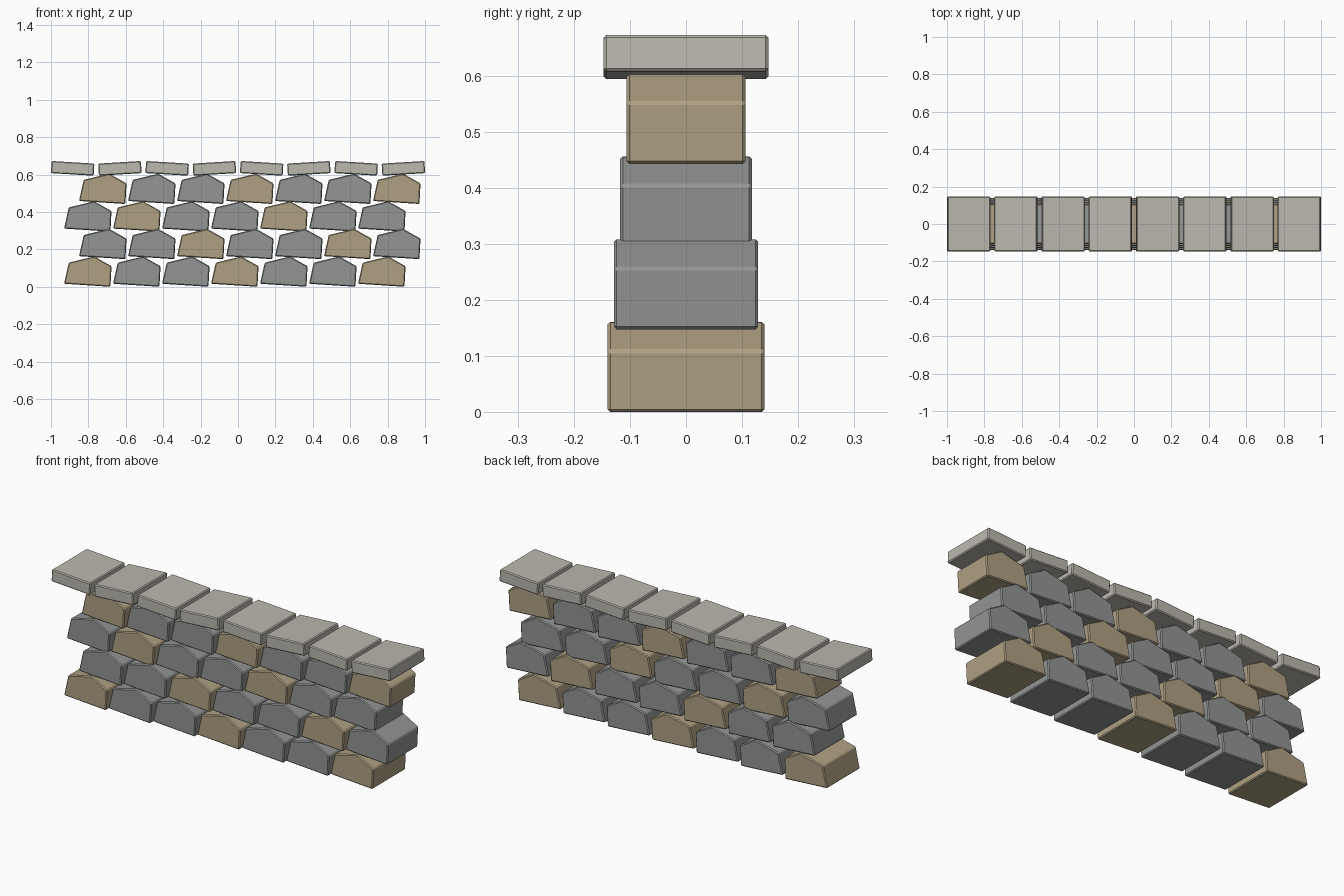
import bpy
import bmesh
from math import radians
from mathutils import Matrix

cube = bpy.data.objects.get("Cube")
if cube:
    bpy.data.objects.remove(cube, do_unlink=True)


def make_material(name, rgb):
    mat = bpy.data.materials.new(name)
    mat.use_nodes = True
    color = (*rgb, 1.0)
    mat.diffuse_color = color
    bsdf = mat.node_tree.nodes["Principled BSDF"]
    bsdf.inputs["Base Color"].default_value = color
    bsdf.inputs["Roughness"].default_value = 0.9
    return mat


grey = make_material("grey stone", (0.29, 0.305, 0.30))
tan = make_material("tan stone", (0.43, 0.355, 0.225))
pale = make_material("pale capstone", (0.50, 0.48, 0.43))


def make_block(name, profile, half_depth, location, mat, tilt=0.0):
    """Extrude an x-z profile along y and chamfer every edge."""
    bm = bmesh.new()
    front = bm.faces.new([bm.verts.new((x, -half_depth, z)) for x, z in profile])
    ext = bmesh.ops.extrude_face_region(bm, geom=[front])
    back = [v for v in ext["geom"] if isinstance(v, bmesh.types.BMVert)]
    bmesh.ops.translate(bm, verts=back, vec=(0, 2 * half_depth, 0))
    bmesh.ops.recalc_face_normals(bm, faces=bm.faces[:])
    bmesh.ops.bevel(bm, geom=bm.edges[:], offset=0.005, segments=1,
                    affect='EDGES', clamp_overlap=True)
    bmesh.ops.transform(bm, matrix=Matrix.Rotation(tilt, 4, 'Y'), verts=bm.verts[:])
    mesh = bpy.data.meshes.new(name)
    bm.to_mesh(mesh)
    bm.free()
    mesh.materials.append(mat)
    obj = bpy.data.objects.new(name, mesh)
    obj.location = location
    bpy.context.collection.objects.link(obj)
    return obj


# Wall stones: staggered courses that get thinner towards the top
stone = [(0, 0.016), (0.248, 0), (0.254, 0.11), (0.161, 0.162), (0.025, 0.129)]
per_row = 7
for row in range(4):
    start = -0.93 if row % 2 == 0 else -0.85
    for i in range(per_row):
        mat = tan if (row * per_row + i) % 3 == 0 else grey
        make_block(f"stone_row{row + 1}_{i + 1}", stone, 0.14 - 0.0113 * row,
                   (start + 0.262 * i, 0, 0.1475 * row), mat)

# Capstones: slabs tilted alternately left and right
w, h = 0.1145, 0.0325
slab = [(-w, -h), (w, -h), (w, h), (-w, h)]
for i in range(8):
    tilt = radians(3.5) * (1 if i % 2 == 0 else -1)
    make_block(f"capstone_{i + 1}", slab, 0.147,
               (-0.884 + 0.2526 * i, 0, 0.633), pale, tilt)
